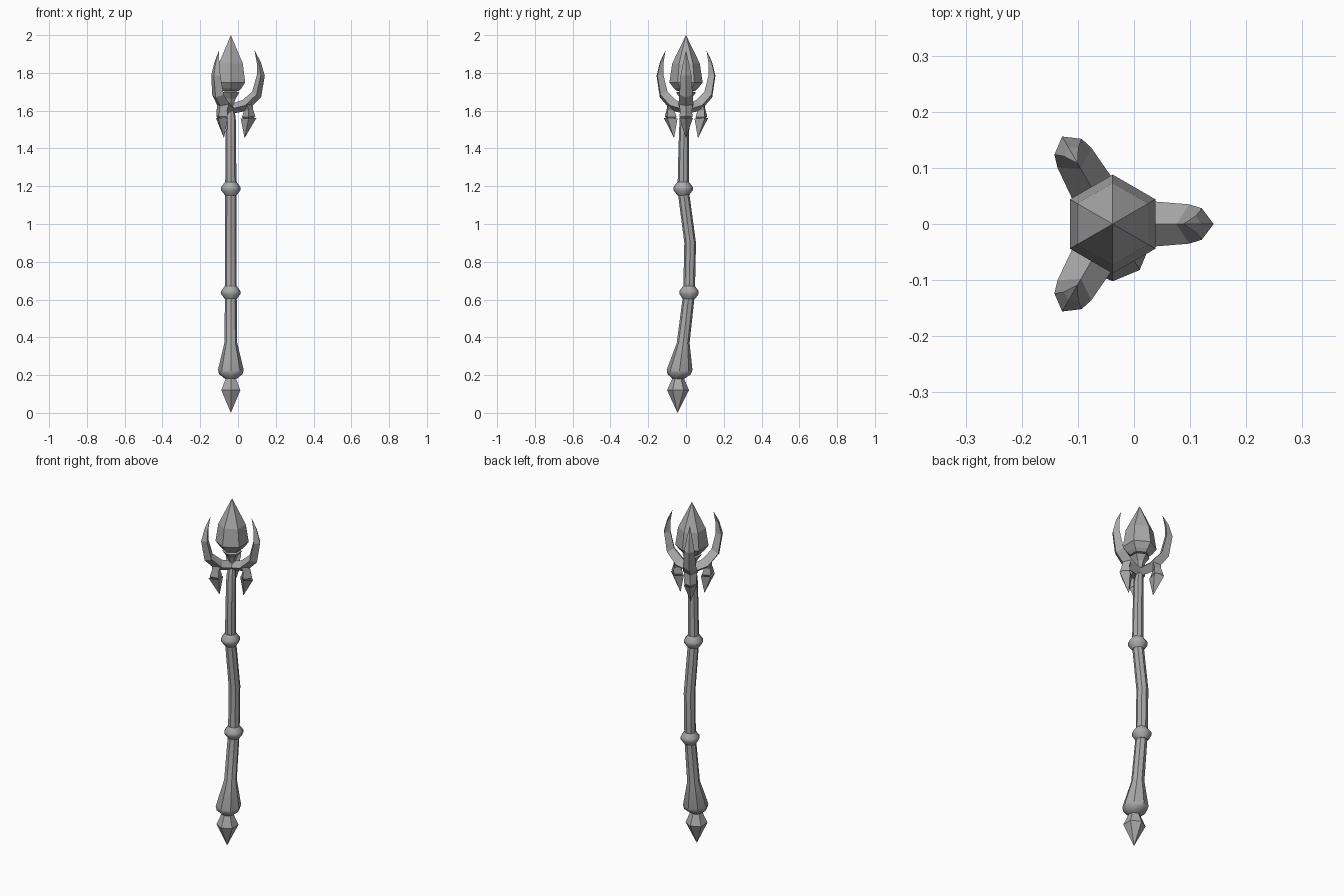
import bpy, bmesh, math
from mathutils import Vector, Matrix

cube = bpy.data.objects.get("Cube")
if cube:
    bpy.data.objects.remove(cube, do_unlink=True)

AXIS = -0.038  # the staff stands slightly off centre

grey = bpy.data.materials.new("stone grey")
grey.use_nodes = True
COLOUR = (0.4, 0.4, 0.4, 1)
grey.diffuse_color = COLOUR
grey.node_tree.nodes["Principled BSDF"].inputs["Base Color"].default_value = COLOUR


def loft(name, rings, smooth=None):
    """Skin a list of equal-length rings; the two ends are closed."""
    bm = bmesh.new()
    rows = [[bm.verts.new(p) for p in ring] for ring in rings]
    n = len(rows[0])
    for a, b in zip(rows, rows[1:]):
        for i in range(n):
            j = (i + 1) % n
            bm.faces.new((a[i], a[j], b[j], b[i]))
    bm.faces.new(rows[0])
    bm.faces.new(rows[-1])
    bmesh.ops.remove_doubles(bm, verts=bm.verts, dist=0.0005)
    bmesh.ops.recalc_face_normals(bm, faces=bm.faces)
    mesh = bpy.data.meshes.new(name)
    bm.to_mesh(mesh)
    bm.free()
    mesh.materials.append(grey)
    obj = bpy.data.objects.new(name, mesh)
    bpy.context.collection.objects.link(obj)
    if smooth:
        bpy.ops.object.select_all(action='DESELECT')
        obj.select_set(True)
        bpy.context.view_layer.objects.active = obj
        bpy.ops.object.shade_smooth_by_angle(angle=math.radians(smooth))
    return obj


def turned(name, profile, sides, smooth=None):
    """Stacked polygons from (height, radius, y offset)."""
    rings = []
    for z, r, y in profile:
        angles = [math.pi / 2 + math.tau * i / sides for i in range(sides)]
        rings.append([Vector((AXIS + r * math.cos(a), y + r * math.sin(a), z))
                      for a in angles])
    return loft(name, rings, smooth)


def diamond(inner, outer, half):
    """Four-point section in the radial plane, with side points half way."""
    a, b = Vector((inner[0], 0, inner[1])), Vector((outer[0], 0, outer[1]))
    mid, side = (a + b) / 2, Vector((0, half, 0))
    return [a, mid + side, b, mid - side]


# Pommel with its pointed foot
turned("pommel", [(0.0, 0, -0.045), (0.12, 0.058, -0.042),
                  (0.185, 0.03, -0.042)], 6)

# Bent shaft with its flared foot
turned("shaft", [(0.18, 0.03, -0.04), (0.205, 0.062, -0.036), (0.228, 0.068, -0.034),
                 (0.37, 0.034, -0.015), (0.63, 0.031, 0.016), (0.9, 0.031, 0.022),
                 (1.18, 0.03, -0.015), (1.4, 0.028, -0.012), (1.56, 0.026, -0.008),
                 (1.61, 0.018, 0)], 8, 40)

# Two knuckle collars
for label, z, y in (("lower", 0.637, 0.016), ("upper", 1.187, -0.015)):
    turned(label + "_collar", [(z - 0.035, 0.031, y), (z - 0.008, 0.051, y),
                               (z + 0.008, 0.051, y), (z + 0.035, 0.031, y)], 8, 40)

# Faceted crystal and the small seat below it
turned("crystal", [(1.705, 0.05, 0), (1.72, 0.066, 0), (1.75, 0.088, 0),
                   (1.85, 0.073, 0), (2.0, 0, 0)], 6)
turned("crystal_seat", [(1.62, 0.012, 0), (1.665, 0.03, 0), (1.695, 0.052, 0),
                        (1.705, 0.03, 0)], 6)

# Three claws, each with a downward spike
CLAW = [((0, 1.635), (0.012, 1.585), 0.03), ((0.06, 1.655), (0.09, 1.60), 0.04),
        ((0.113, 1.70), (0.16, 1.67), 0.035), ((0.138, 1.79), (0.18, 1.785), 0.028),
        ((0.138, 1.85), (0.158, 1.86), 0.015), ((0.125, 1.92), (0.125, 1.92), 0)]
SPIKE = [((0.055, 1.635), (0.115, 1.635), 0.036), ((0.07, 1.60), (0.118, 1.605), 0.032),
         ((0.058, 1.565), (0.13, 1.57), 0.034), ((0.08, 1.548), (0.108, 1.55), 0.014),
         ((0.052, 1.558), (0.136, 1.562), 0.036), ((0.073, 1.455), (0.073, 1.455), 0)]
for i, label in enumerate(("left", "back_right", "front_right")):
    place = Matrix.Translation((AXIS, 0, 0)) @ Matrix.Rotation(math.tau * i / 3, 4, 'Z')
    for part, sections in (("claw", CLAW), ("spike", SPIKE)):
        loft(f"{label}_{part}", [[place @ p for p in diamond(*s)] for s in sections])
